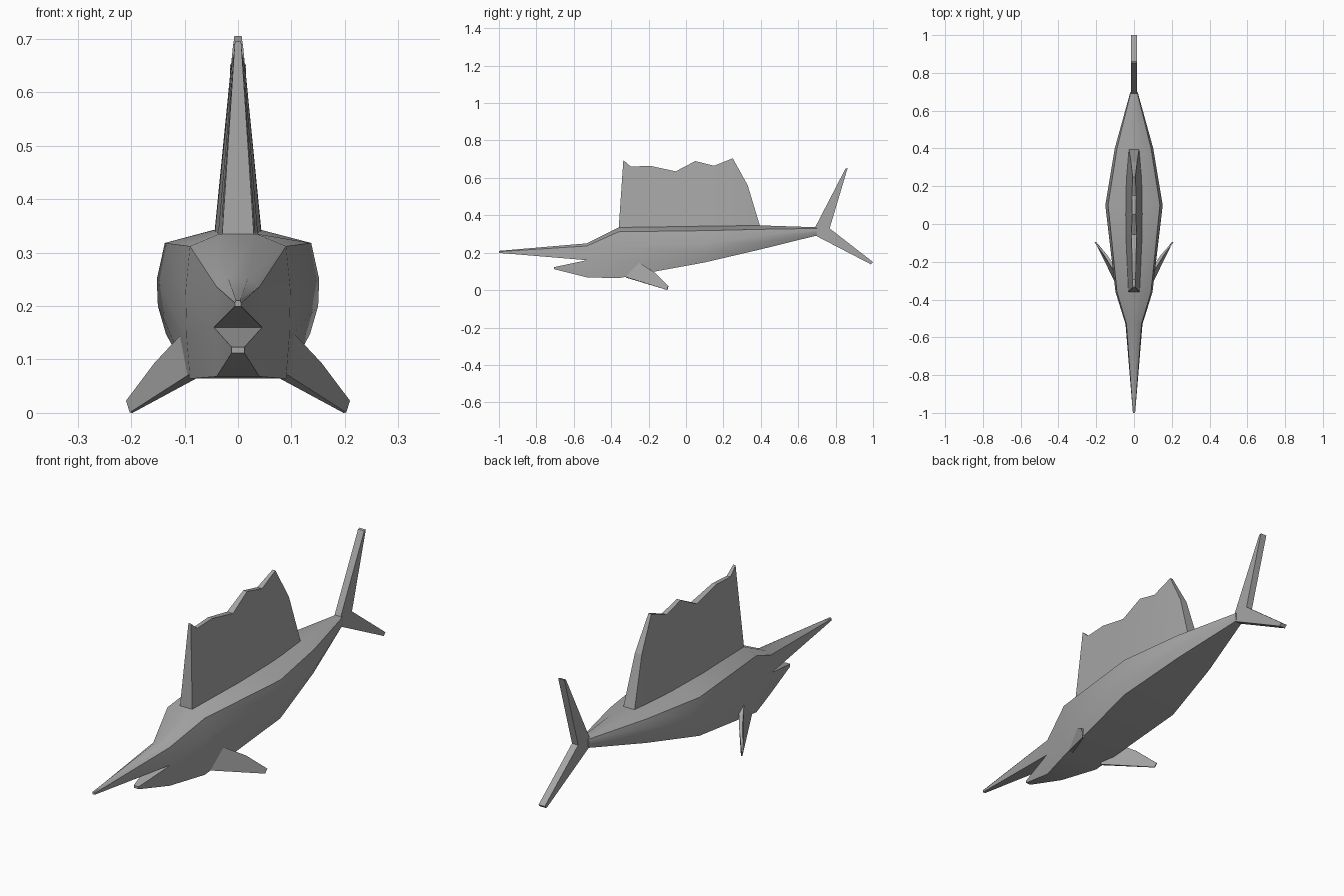
import bpy, bmesh, math
from mathutils import Vector

if "Cube" in bpy.data.objects:
    bpy.data.objects.remove(bpy.data.objects["Cube"])

grey = bpy.data.materials.new("slate_grey")
grey.diffuse_color = (0.38, 0.38, 0.38, 1)
grey.use_nodes = True
grey.node_tree.nodes["Principled BSDF"].inputs["Base Color"].default_value = grey.diffuse_color


def finish(name, bm, smooth=False):
    """Weld, orient and turn a bmesh into a named object."""
    bmesh.ops.remove_doubles(bm, verts=bm.verts, dist=1e-4)
    bmesh.ops.dissolve_degenerate(bm, edges=bm.edges, dist=1e-5)
    bmesh.ops.recalc_face_normals(bm, faces=bm.faces)
    mesh = bpy.data.meshes.new(name)
    bm.to_mesh(mesh)
    bm.free()
    mesh.materials.append(grey)
    ob = bpy.data.objects.new(name, mesh)
    bpy.context.collection.objects.link(ob)
    if smooth:
        bpy.ops.object.select_all(action='DESELECT')
        ob.select_set(True)
        bpy.context.view_layer.objects.active = ob
        bpy.ops.object.shade_smooth_by_angle(angle=math.radians(30))
    return ob


def loft(bm, rings, cap_start=False, cap_end=False):
    """Bridge closed rings of points with quads."""
    loops = [[bm.verts.new(p) for p in r] for r in rings]
    for a, b in zip(loops, loops[1:]):
        n = len(a)
        for i in range(n):
            j = (i + 1) % n
            bm.faces.new((a[i], a[j], b[j], b[i]))
    if cap_start:
        bm.faces.new(loops[0])
    if cap_end:
        bm.faces.new(loops[-1])


def ring(y, half):
    """Mirror a half cross-section (x, z) into a closed ring."""
    return [(x, y, z) for x, z in half] + [(-x, y, z) for x, z in reversed(half)]


# Body with bill and lower jaw: half sections run from back to belly
head = [(0.018, 0.25), (0.04, 0.236), (0.045, 0.16), (0.045, 0.16), (0.04, 0.068)]
sections = [
    (-0.53, head),
    (-0.36, [(0.035, 0.335), (0.09, 0.312), (0.098, 0.23), (0.096, 0.14), (0.09, 0.064)]),
    (0.10, [(0.045, 0.342), (0.137, 0.318), (0.152, 0.25), (0.150, 0.2), (0.135, 0.148)]),
    (0.40, [(0.032, 0.346), (0.09, 0.325), (0.102, 0.29), (0.1, 0.255), (0.085, 0.218)]),
    (0.70, [(0.010, 0.336), (0.016, 0.33), (0.019, 0.318), (0.018, 0.307), (0.015, 0.292)]),
]
bm = bmesh.new()
loft(bm, [ring(y, h) for y, h in sections], cap_end=True)
loft(bm, [ring(-1.0, [(0.004, 0.21), (0.006, 0.206), (0.006, 0.199)]),
          ring(-0.53, head[:3])], cap_start=True)
loft(bm, [ring(-0.705, [(0.012, 0.123), (0.012, 0.112)]),
          ring(-0.53, head[3:])], cap_start=True)
finish("body", bm, smooth=True)

# Dorsal sail: wide at the base, tapering to a thin jagged crest
crest = [(-0.335, 0.695), (-0.295, 0.66), (-0.195, 0.665), (-0.055, 0.635), (0.05, 0.69),
         (0.15, 0.665), (0.25, 0.705), (0.33, 0.56), (0.395, 0.345)]


def sail_width(y):
    if y < -0.04:
        return 0.03 + 0.015 * (y + 0.36) / 0.32
    return 0.045 - 0.017 * max(0, y - 0.2) / 0.195


rings = []
for i, (y, z) in enumerate(crest):
    base_y = -0.36 if i == 0 else y
    w = sail_width(base_y)
    t = w * (1 - 0.83 * (z - 0.33) / 0.375)
    rings.append([(w, base_y, 0.328), (t, y, z), (-t, y, z), (-w, base_y, 0.328)])
bm = bmesh.new()
loft(bm, rings, cap_start=True, cap_end=True)
finish("dorsal_sail", bm)

# Forked tail: two slim lobes of nearly constant thickness
lobes = {
    "upper_tail_lobe": [(0.69, 0.335), (0.853, 0.65), (0.864, 0.652), (0.768, 0.33), (0.72, 0.31)],
    "lower_tail_lobe": [(0.69, 0.293), (0.70, 0.33), (0.768, 0.33), (1.0, 0.15), (0.988, 0.138)],
}
for name, outline in lobes.items():
    bm = bmesh.new()
    loft(bm, [[(x, y, z) for y, z in outline] for x in (-0.015, 0.015)],
         cap_start=True, cap_end=True)
    finish(name, bm)

# Pectoral fins: swept blades, mirrored left and right
blade = [(0.085, -0.32, 0.068), (0.095, -0.25, 0.147), (0.15, -0.165, 0.092),
         (0.207, -0.095, 0.022), (0.20, -0.1, 0.0)]
thick = [0.010, 0.010, 0.007, 0.003, 0.003]
pts = [Vector(p) for p in blade]
normal = (pts[1] - pts[0]).cross(pts[3] - pts[0]).normalized()
for side, name in ((1, "right_pectoral_fin"), (-1, "left_pectoral_fin")):
    bm = bmesh.new()
    rings = []
    for s in (-1, 1):
        face = [p + normal * t * s for p, t in zip(pts, thick)]
        rings.append([(v.x * side, v.y, max(v.z, 0)) for v in face])
    loft(bm, rings, cap_start=True, cap_end=True)
    finish(name, bm)
